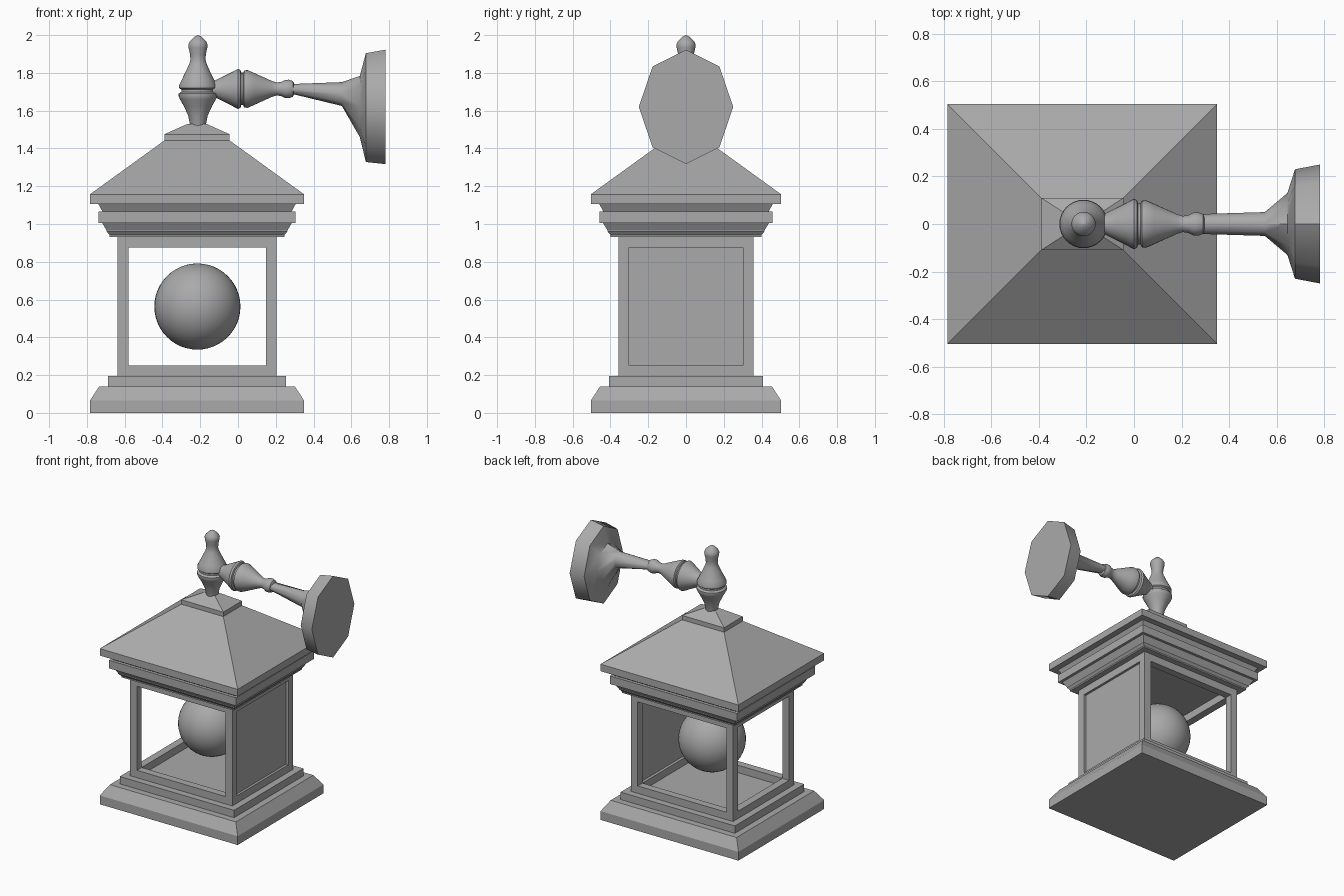
import bpy
import bmesh
from math import cos, sin, pi, radians

cube = bpy.data.objects.get("Cube")
if cube:
    bpy.data.objects.remove(cube, do_unlink=True)

CX = -0.217      # lantern axis
INSET = 0.063    # the lantern is narrower in y than in x

grey = bpy.data.materials.new("warm_grey")
grey.use_nodes = True
grey.diffuse_color = (0.4, 0.4, 0.4, 1)
grey.node_tree.nodes["Principled BSDF"].inputs["Base Color"].default_value = grey.diffuse_color


def finish(name, bm, smooth=None):
    bmesh.ops.recalc_face_normals(bm, faces=bm.faces)
    mesh = bpy.data.meshes.new(name)
    bm.to_mesh(mesh)
    bm.free()
    mesh.materials.append(grey)
    obj = bpy.data.objects.new(name, mesh)
    bpy.context.collection.objects.link(obj)
    if smooth:
        bpy.ops.object.select_all(action="DESELECT")
        obj.select_set(True)
        bpy.context.view_layer.objects.active = obj
        bpy.ops.object.shade_smooth_by_angle(angle=radians(smooth))
    return obj


def loft(name, rings, smooth=None):
    """Skin a list of equally sized point rings and cap both ends."""
    bm = bmesh.new()
    loops = [[bm.verts.new(p) for p in ring] for ring in rings]
    for a, b in zip(loops, loops[1:]):
        for i in range(len(a)):
            j = (i + 1) % len(a)
            bm.faces.new((a[i], a[j], b[j], b[i]))
    bm.faces.new(loops[0])
    bm.faces.new(loops[-1])
    return finish(name, bm, smooth)


def moulding(name, profile):
    """Rectangular moulding from (half width in x, z) steps."""
    signs = ((-1, -1), (1, -1), (1, 1), (-1, 1))
    return loft(name, [[(CX + sx * h, sy * max(h - INSET, 0.03), z) for sx, sy in signs]
                       for h, z in profile])


def box(name, low, high):
    bm = bmesh.new()
    bmesh.ops.create_cube(bm, size=1)
    for v in bm.verts:
        v.co = [high[i] if v.co[i] > 0 else low[i] for i in range(3)]
    return finish(name, bm)


def turned(name, profile, along_x=False, sides=32):
    """Turned part from (radius, distance along axis) points."""
    rings = []
    for r, d in profile:
        circle = [(r * cos(2 * pi * i / sides), r * sin(2 * pi * i / sides)) for i in range(sides)]
        rings.append([(d, u, 1.715 + v) if along_x else (-0.212 + u, v, d) for u, v in circle])
    return loft(name, rings, 35)


# Stepped base and roof with cornice
moulding("base_plinth", [(0.567, 0), (0.567, 0.065), (0.518, 0.14)])
moulding("base_step", [(0.47, 0.14), (0.47, 0.195)])
moulding("lower_cornice", [(0.463, 0.932), (0.463, 0.942), (0.478, 0.96),
                           (0.478, 0.965), (0.502, 1.005)])
moulding("middle_cornice", [(0.522, 1.005), (0.522, 1.065)])
moulding("roof", [(0.5, 1.065), (0.522, 1.105), (0.567, 1.105), (0.567, 1.157), (0.173, 1.442)])
moulding("roof_cap", [(0.173, 1.442), (0.173, 1.475), (0.05, 1.53)])

# Window frames: corner posts and rails
BX, BY, BAR = 0.42, 0.357, 0.056
BOTTOM, TOP = 0.195, 0.932
for sx, side in ((-1, "right"), (1, "left")):
    x0, x1 = sorted((CX + sx * (BX - BAR), CX + sx * BX))
    for sy, end in ((-1, "front"), (1, "back")):
        y0, y1 = sorted((sy * (BY - BAR), sy * BY))
        box(f"{end}_{side}_post", (x0, y0, BOTTOM), (x1, y1, TOP))
    for level, z0, z1 in (("lower", BOTTOM, 0.25), ("upper", 0.875, TOP)):
        box(f"{side}_{level}_rail", (x0, BAR - BY, z0), (x1, BY - BAR, z1))
for sy, end in ((-1, "front"), (1, "back")):
    y0, y1 = sorted((sy * (BY - BAR), sy * BY))
    for level, z0, z1 in (("lower", BOTTOM, 0.25), ("upper", 0.875, TOP)):
        box(f"{end}_{level}_rail", (CX - BX + BAR, y0, z0), (CX + BX - BAR, y1, z1))

# Solid panel on the mounting side
box("left_panel", (CX + BX - 0.035, BAR - BY, 0.25), (CX + BX - 0.018, BY - BAR, 0.875))

# Globe bulb
bm = bmesh.new()
bmesh.ops.create_uvsphere(bm, u_segments=40, v_segments=24, radius=0.228)
bmesh.ops.translate(bm, verts=bm.verts, vec=(-0.215, 0, 0.563))
finish("globe_bulb", bm, 40)

# Turned finial
turned("finial", [(0.04, 1.515), (0.052, 1.575), (0.075, 1.625), (0.095, 1.66), (0.102, 1.675),
                  (0.102, 1.69), (0.088, 1.7), (0.088, 1.712), (0.1, 1.72), (0.1, 1.735),
                  (0.085, 1.765), (0.063, 1.81), (0.045, 1.85), (0.04, 1.87), (0.042, 1.9),
                  (0.05, 1.935), (0.051, 1.95), (0.043, 1.968), (0.02, 1.99), (0.002, 2.0)])

# Turned arm
turned("arm", [(0.04, -0.2), (0.045, -0.12), (0.065, -0.08), (0.085, -0.04), (0.1, -0.012),
               (0.106, 0), (0.1, 0.013), (0.086, 0.017), (0.086, 0.027), (0.098, 0.033),
               (0.1, 0.05), (0.085, 0.085), (0.06, 0.14), (0.042, 0.18), (0.034, 0.205),
               (0.038, 0.23), (0.048, 0.25), (0.049, 0.27), (0.042, 0.29), (0.03, 0.297)], True)

# Octagonal bracket flaring into the wall plate: x, centre z, half height, half width
STATIONS = [(0.285, 1.715, 0.026, 0.042), (0.55, 1.688, 0.063, 0.05), (0.645, 1.622, 0.162, 0.13),
            (0.677, 1.616, 0.288, 0.23), (0.782, 1.62, 0.303, 0.25)]
loft("wall_bracket", [[(x, hy * sin(i * pi / 4), z + hz * cos(i * pi / 4)) for i in range(8)]
                      for x, z, hz, hy in STATIONS], 50)
